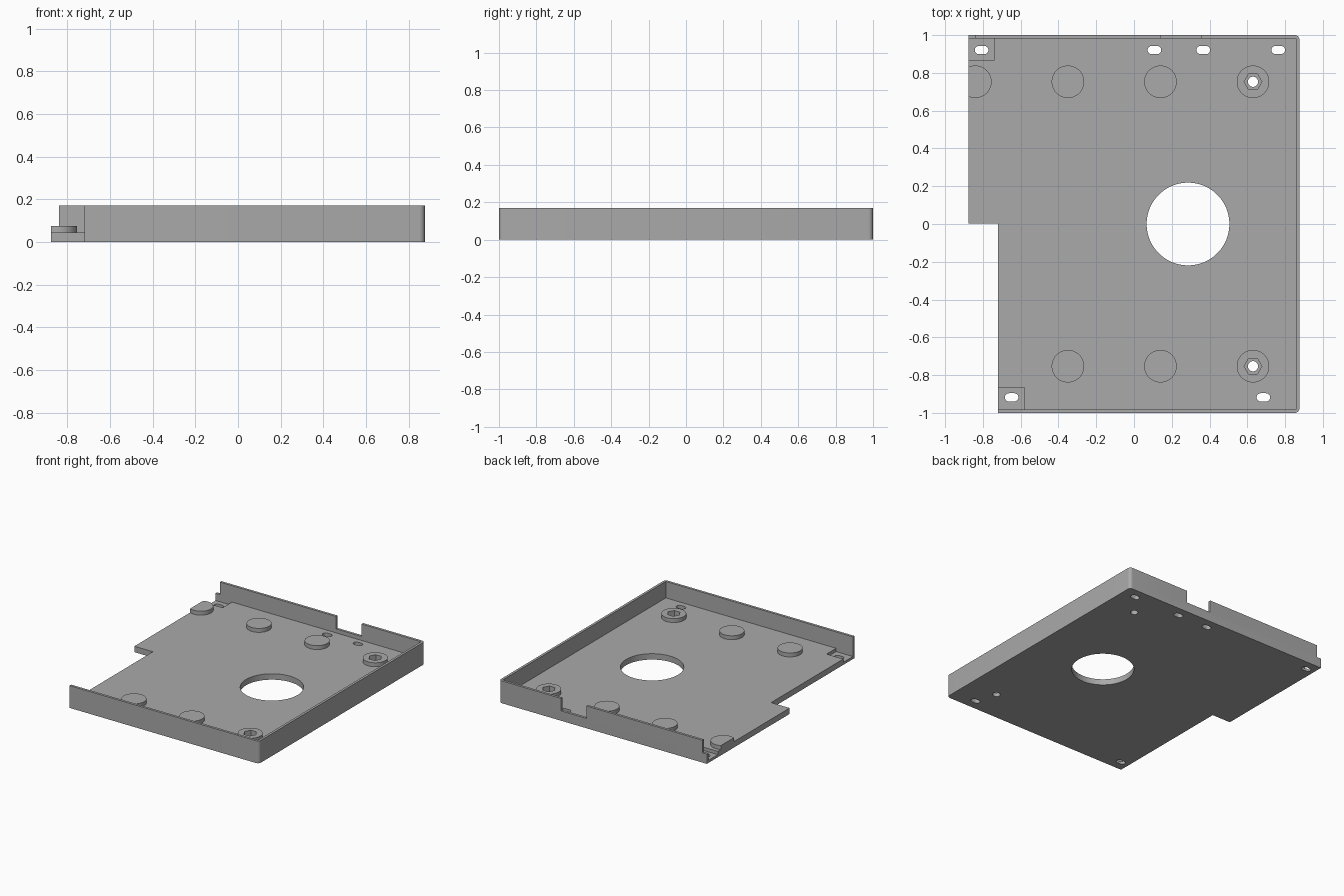
import bpy, bmesh, math

cube = bpy.data.objects.get("Cube")
if cube:
    bpy.data.objects.remove(cube, do_unlink=True)

# Main dimensions
X, Y, HEIGHT = 0.876, 1.0, 0.17
FLOOR, BOSS_TOP, WALL = 0.045, 0.075, 0.019
NOTCH_X = -0.72
BOSS_Y, HOLE_X = 0.753, 0.63

grey = bpy.data.materials.new("plain grey")
grey.use_nodes = True
colour = (0.4, 0.4, 0.4, 1)
grey.diffuse_color = colour
grey.node_tree.nodes["Principled BSDF"].inputs["Base Color"].default_value = colour


def prism(name, outline, z0, z1):
    """Extrude a flat outline between two heights."""
    bm = bmesh.new()
    face = bm.faces.new([bm.verts.new((x, y, z0)) for x, y in outline])
    moved = bmesh.ops.extrude_face_region(bm, geom=[face])["geom"]
    tops = [v for v in moved if isinstance(v, bmesh.types.BMVert)]
    bmesh.ops.translate(bm, verts=tops, vec=(0, 0, z1 - z0))
    bmesh.ops.recalc_face_normals(bm, faces=bm.faces)
    mesh = bpy.data.meshes.new(name)
    bm.to_mesh(mesh)
    bm.free()
    obj = bpy.data.objects.new(name, mesh)
    obj.data.materials.append(grey)
    bpy.context.collection.objects.link(obj)
    return obj


def box(name, x0, x1, y0, y1, z0, z1):
    return prism(name, [(x0, y0), (x1, y0), (x1, y1), (x0, y1)], z0, z1)


def arc(cx, cy, r, start, end, n):
    angles = [math.radians(start + (end - start) * i / n) for i in range(n + 1)]
    return [(cx + r * math.cos(a), cy + r * math.sin(a)) for a in angles]


def disc(name, x, y, r, z0, z1, n=64):
    return prism(name, arc(x, y, r, 0, 360, n)[:-1], z0, z1)


def combine(target, tool, operation="DIFFERENCE"):
    """Apply a boolean and drop the tool."""
    tool.hide_render = True
    mod = target.modifiers.new("boolean", "BOOLEAN")
    mod.operation, mod.solver, mod.object = operation, "EXACT", tool
    bpy.context.view_layer.objects.active = target
    bpy.ops.object.modifier_apply(modifier=mod.name)
    bpy.data.objects.remove(tool, do_unlink=True)


# Solid block with two rounded corners, hollowed into an open-ended tray
R = 0.025
outline = [(-X, Y), (-X, -Y)]
outline += arc(X - R, R - Y, R, -90, 0, 8) + arc(X - R, Y - R, R, 0, 90, 8)
tray = prism("tray", outline, 0, HEIGHT)
combine(tray, box("hollow", -2, X - WALL, WALL - Y, Y - WALL, FLOOR, 1))

# Round bosses, with the outermost one trimmed by the tray edge
for x in (-0.84, -0.35, 0.14, HOLE_X):
    for y in (-BOSS_Y, BOSS_Y):
        if x > NOTCH_X or y > 0:
            combine(tray, disc("boss", x, y, 0.086, 0.02, BOSS_TOP), "UNION")
combine(tray, box("edge_trim", -2, -X, -2, 2, -1, 1))

# Side step, rear wall gap and rear wall end step
combine(tray, box("side_step", -2, NOTCH_X, -2, 0.003, -1, 1))
combine(tray, box("wall_gap", 0.14, 0.355, Y - 0.05, 2, BOSS_TOP, 1))
combine(tray, box("wall_end_step", -2, -0.84, Y - 0.05, 2, BOSS_TOP, 1))

# Sunken corner pockets
combine(tray, box("rear_pocket", -2, -0.738, 0.868, Y - WALL, 0.02, 0.06))
combine(tray, box("front_pocket", -2, -0.579, WALL - Y, -0.866, 0.02, 0.06))

# Large opening, nut recesses and screw holes
combine(tray, disc("opening", 0.286, 0, 0.219, -1, 1, 96))
for y in (-BOSS_Y, BOSS_Y):
    combine(tray, disc("nut_recess", HOLE_X, y, 0.047, 0.03, 1, 6))
    combine(tray, disc("screw_hole", HOLE_X, y, 0.027, -1, 1, 32))

# Mounting slots
rear = [(x, 0.921) for x in (-0.807, 0.108, 0.367, 0.764)]
front = [(x, -0.918) for x in (-0.648, 0.685)]
for x, y in rear + front:
    r, half = 0.022, 0.014
    slot = arc(x + half, y, r, -90, 90, 12) + arc(x - half, y, r, 90, 270, 12)
    combine(tray, prism("slot", slot, -1, 1))

# Smooth the round walls, keep the edges sharp
bpy.ops.object.select_all(action="DESELECT")
tray.select_set(True)
bpy.context.view_layer.objects.active = tray
bpy.ops.object.shade_smooth_by_angle(angle=math.radians(30))
